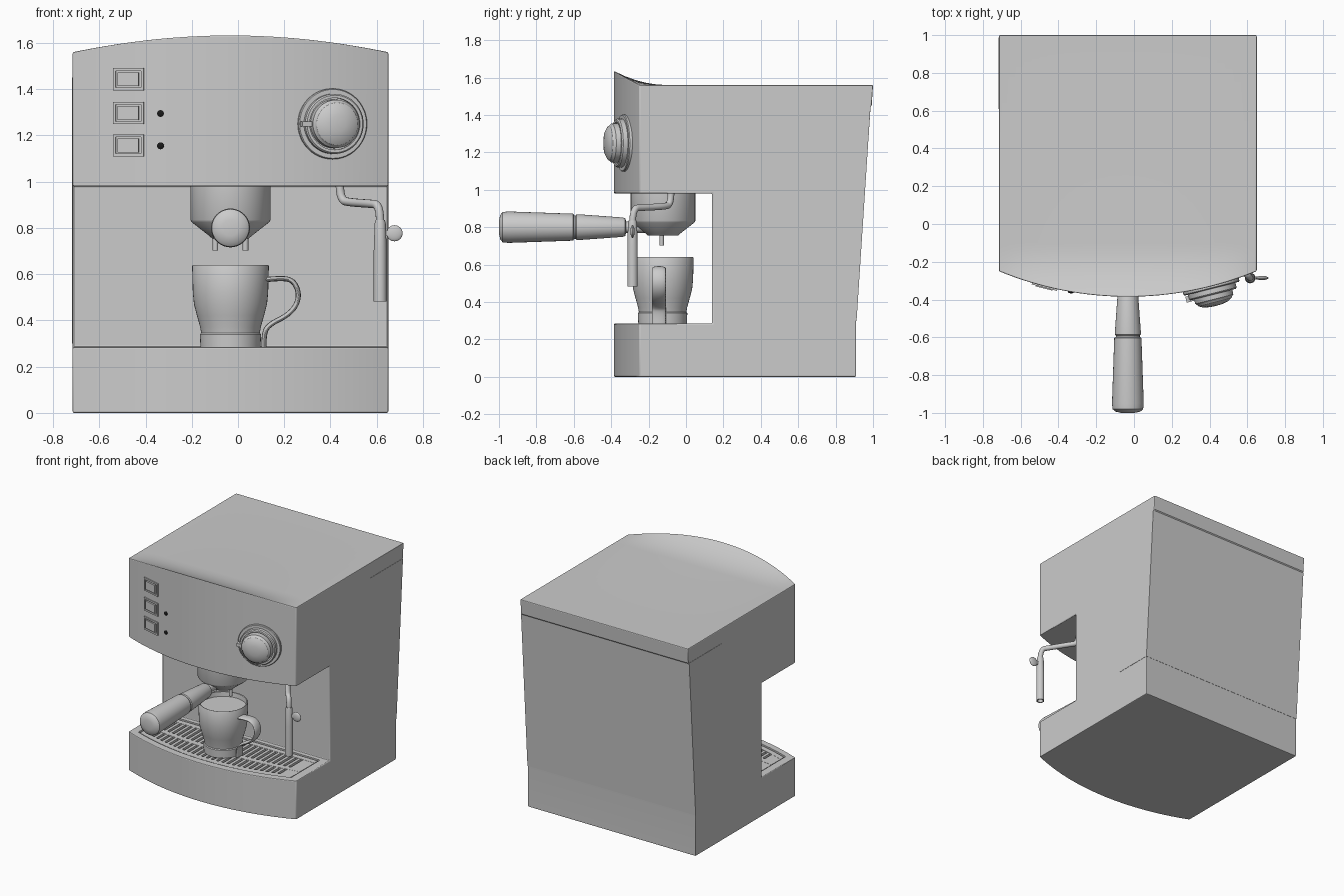
import bpy, bmesh, math
from mathutils import Matrix, Vector

if "Cube" in bpy.data.objects:
    bpy.data.objects.remove(bpy.data.objects["Cube"])

XC, HALF, R = -0.0325, 0.6825, 1.793     # body centre, half width, front curve radius


def front(x):
    """y of the bowed front face"""
    return -0.385 + R - math.sqrt(R * R - (x - XC) ** 2)


def finish(name, bm, angle=35):
    bmesh.ops.recalc_face_normals(bm, faces=bm.faces)
    me = bpy.data.meshes.new(name)
    bm.to_mesh(me)
    bm.free()
    ob = bpy.data.objects.new(name, me)
    bpy.context.collection.objects.link(ob)
    smooth(ob, angle)
    return ob


def smooth(ob, angle=35):
    bpy.ops.object.select_all(action='DESELECT')
    ob.select_set(True)
    bpy.context.view_layer.objects.active = ob
    bpy.ops.object.shade_smooth_by_angle(angle=math.radians(angle))


def loft(name, x0, x1, profile, n=1):
    """sweep a (y, z) profile that may vary with x from x0 to x1"""
    bm = bmesh.new()
    rows = []
    for i in range(n + 1):
        x = x0 + (x1 - x0) * i / n
        rows.append([bm.verts.new((x, y, z)) for y, z in profile(x)])
    for a, b in zip(rows, rows[1:]):
        for i in range(len(a)):
            j = (i + 1) % len(a)
            bm.faces.new((a[i], a[j], b[j], b[i]))
    bm.faces.new(rows[0])
    bm.faces.new(rows[-1])
    return finish(name, bm)


def lathe(name, profile, matrix, seg=48):
    """revolve (radius, height) points about local z; radius 0 closes the end"""
    bm = bmesh.new()
    rings = []
    for r, h in profile:
        k = seg if r > 0 else 1
        rings.append([bm.verts.new((r * math.cos(2 * math.pi * i / seg),
                                    r * math.sin(2 * math.pi * i / seg), h)) for i in range(k)])
    for a, b in zip(rings, rings[1:]):
        for i in range(seg):
            j = (i + 1) % seg
            vs = [a[i % len(a)], a[j % len(a)], b[j % len(b)], b[i % len(b)]]
            bm.faces.new(list(dict.fromkeys(vs)))
    bm.transform(matrix)
    return finish(name, bm)


def boxes(name, items, matrix=Matrix()):
    """boxes given as (x0, x1, y0, y1, z0, z1)"""
    bm = bmesh.new()
    for x0, x1, y0, y1, z0, z1 in items:
        m = Matrix.Translation(((x0 + x1) / 2, (y0 + y1) / 2, (z0 + z1) / 2)) \
            @ Matrix.Diagonal((x1 - x0, y1 - y0, z1 - z0, 1))
        bmesh.ops.create_cube(bm, size=1, matrix=m)
    bm.transform(matrix)
    return finish(name, bm)


def tube(name, pts, radius, loc=(0, 0, 0)):
    cu = bpy.data.curves.new(name, 'CURVE')
    cu.dimensions = '3D'
    cu.bevel_depth, cu.bevel_resolution, cu.use_fill_caps = radius, 4, True
    sp = cu.splines.new('NURBS')
    sp.points.add(len(pts) - 1)
    for p, c in zip(sp.points, pts):
        p.co = (*c, 1)
    sp.use_endpoint_u, sp.order_u, sp.resolution_u = True, 3, 8
    ob = bpy.data.objects.new(name, cu)
    ob.location = loc
    bpy.context.collection.objects.link(ob)
    return ob


def on_front(x, z):
    """frame on the front face: local x sideways, y up, z outward"""
    a = math.asin((x - XC) / R)
    return Matrix.Translation((x, front(x), z)) @ Matrix.Rotation(a, 4, 'Z') \
        @ Matrix.Rotation(math.pi / 2, 4, 'X')


def at(x, y, z=0):
    return Matrix.Translation((x, y, z))


# C-shaped body with bowed front and raised front lip
def body_profile(x):
    f = front(x)
    h = 0.075 * (1 - ((x - XC) / HALF) ** 2)
    top = [(-0.1 + (f + 0.1) * t, 1.56 + h * t ** 2) for t in (0, .2, .4, .6, .8, 1)]
    return [(f, 0), (0.91, 0), (0.91, 0.295), (0.987, 1.445), (0.993, 1.452), (1.0, 1.56)] \
        + top + [(f, 0.98), (0.14, 0.98), (0.14, 0.285), (f, 0.285)]


body = loft('body', XC - HALF, XC + HALF, body_profile, 32)
cutter = loft('tray_cutter', -0.655, 0.59, lambda x: [
    (front(x) + 0.05, 0.25), (0.11, 0.25), (0.11, 0.33), (front(x) + 0.05, 0.33)], 24)
cutter.hide_render = True
cutter.hide_viewport = False
bev = body.modifiers.new('edges', 'BEVEL')
bev.width, bev.segments, bev.limit_method, bev.angle_limit = 0.006, 2, 'ANGLE', math.radians(50)
cut = body.modifiers.new('tray', 'BOOLEAN')
cut.object, cut.operation = cutter, 'DIFFERENCE'
bpy.context.view_layer.objects.active = body
for m in ('edges', 'tray'):
    bpy.ops.object.modifier_apply(modifier=m)
smooth(body)
bpy.data.objects.remove(cutter)

# Back panel wrapping slightly around the sides
loft('back_panel', XC - HALF - 0.002, XC + HALF + 0.002, lambda x: [
    (0.61, 0.3), (0.912, 0.3), (0.987, 1.45), (0.61, 1.45)])

# Drip grille: cross strips and slats
strips = {'front': lambda x: (front(x) + 0.06, front(x) + 0.1),
          'middle': lambda x: ((front(x) + 0.1) / 2 - 0.02, (front(x) + 0.1) / 2 + 0.02),
          'rear': lambda x: (0.06, 0.1)}
for key, rng in strips.items():
    loft('grille_strip_' + key, -0.645, 0.58, lambda x: [
        (rng(x)[0], 0.249), (rng(x)[1], 0.249), (rng(x)[1], 0.28), (rng(x)[0], 0.28)], 24)
slats = []
for i in range(29):
    x = -0.605 + i * (1.145 / 28)
    w = 0.04 if i in (0, 28) else 0.011
    slats.append((x - w, x + w, max(front(x - w), front(x + w)) + 0.065, 0.09, 0.249, 0.279))
boxes('grille_slats', slats)

# Brew head with two spouts
lathe('brew_head', [(0, 0.99), (0.173, 0.99), (0.173, 0.835), (0.168, 0.825), (0.095, 0.768),
                    (0.08, 0.755), (0, 0.755)], at(XC, -0.123))
for s in (-1, 1):
    lathe('spout', [(0, 0.77), (0.012, 0.77), (0.012, 0.702), (0, 0.702)],
          at(XC + s * 0.065, -0.13), 16)

# Filter handle pointing forward
lathe('filter_handle', [(0, 0.1), (0.03, 0.1), (0.03, 0.32), (0.047, 0.325), (0.052, 0.34),
                        (0.069, 0.575), (0.069, 0.585), (0.063, 0.59), (0.063, 0.598),
                        (0.072, 0.603), (0.084, 0.95), (0.081, 0.98), (0.066, 0.993),
                        (0.035, 1.0), (0, 1.0)],
      at(XC, 0, 0.8) @ Matrix.Rotation(math.pi / 2, 4, 'X'))

# Cup with drink surface and strap handle
lathe('cup', [(0, 0.282), (0.13, 0.282), (0.132, 0.34), (0.127, 0.346), (0.131, 0.37), (0.145, 0.42),
              (0.158, 0.47), (0.163, 0.52), (0.166, 0.635), (0.163, 0.64), (0.157, 0.638),
              (0.154, 0.605), (0, 0.605)], at(XC, -0.125))
strap = tube('cup_handle', [(0.11, 0, 0.575), (0.19, 0, 0.585), (0.245, 0, 0.57), (0.268, 0, 0.5),
                            (0.23, 0, 0.43), (0.13, 0, 0.38), (0.112, 0, 0.34), (0.112, 0, 0.286)],
             0.011, (0, -0.145, 0))
strap.scale.y = 3.4

# Steam wand: thin bent pipe, sleeve and flat tap
tube('steam_pipe', [(0.44, -0.08, 1.0), (0.44, -0.08, 0.92), (0.49, -0.12, 0.91),
                    (0.57, -0.235, 0.905), (0.615, -0.286, 0.90), (0.615, -0.286, 0.81)], 0.018)
lathe('steam_sleeve', [(0, 0.835), (0.02, 0.835), (0.024, 0.82), (0.028, 0.7), (0.028, 0.482),
                       (0.02, 0.482), (0.02, 0.52), (0, 0.52)], at(0.615, -0.286), 24)
bm = bmesh.new()
bmesh.ops.create_uvsphere(bm, u_segments=24, v_segments=12, radius=1,
                          matrix=at(0.677, -0.286, 0.777) @ Matrix.Diagonal((0.035, 0.011, 0.035, 1)))
finish('steam_tap', bm)
boxes('steam_tap_stem', [(0.62, 0.66, -0.293, -0.279, 0.765, 0.789)])

# Dial on the front
dial = on_front(0.408, 1.25)
lathe('dial_flange', [(0, -0.03), (0.153, -0.03), (0.153, 0.008), (0.149, 0.013), (0, 0.013)], dial)
lathe('dial_ring', [(0, 0), (0.13, 0), (0.13, 0.038), (0.124, 0.045), (0.112, 0.045),
                    (0.112, 0.03), (0, 0.03)], dial)
lathe('dial_knob', [(0, 0.02), (0.106, 0.02), (0.104, 0.07), (0.095, 0.078), (0.092, 0.085),
                    (0.07, 0.098), (0.035, 0.105), (0, 0.107)], dial)
boxes('dial_pointer', [(-0.146, -0.105, -0.011, 0.011, 0.02, 0.052)], dial)

# Three push buttons in frames
for z in (1.443, 1.297, 1.157):
    m = on_front(-0.473, z)
    w, h, t = 0.069, 0.048, 0.012
    boxes('button_frame', [(-w, w, h - t, h, -0.01, 0.007), (-w, w, -h, t - h, -0.01, 0.007),
                           (-w, t - w, t - h, h - t, -0.01, 0.007),
                           (w - t, w, t - h, h - t, -0.01, 0.007)], m)
    boxes('button', [(-0.046, 0.046, -0.03, 0.03, -0.01, 0.012)], m)

# Black indicator lights
black = bpy.data.materials.new('black')
black.diffuse_color = (0.01, 0.01, 0.01, 1)
black.use_nodes = True
black.node_tree.nodes["Principled BSDF"].inputs["Base Color"].default_value = black.diffuse_color
for z in (1.295, 1.155):
    lamp = lathe('indicator_light', [(0, -0.01), (0.015, -0.01), (0.015, 0.003), (0.009, 0.007), (0, 0.008)],
                 on_front(-0.335, z), 24)
    lamp.data.materials.append(black)
